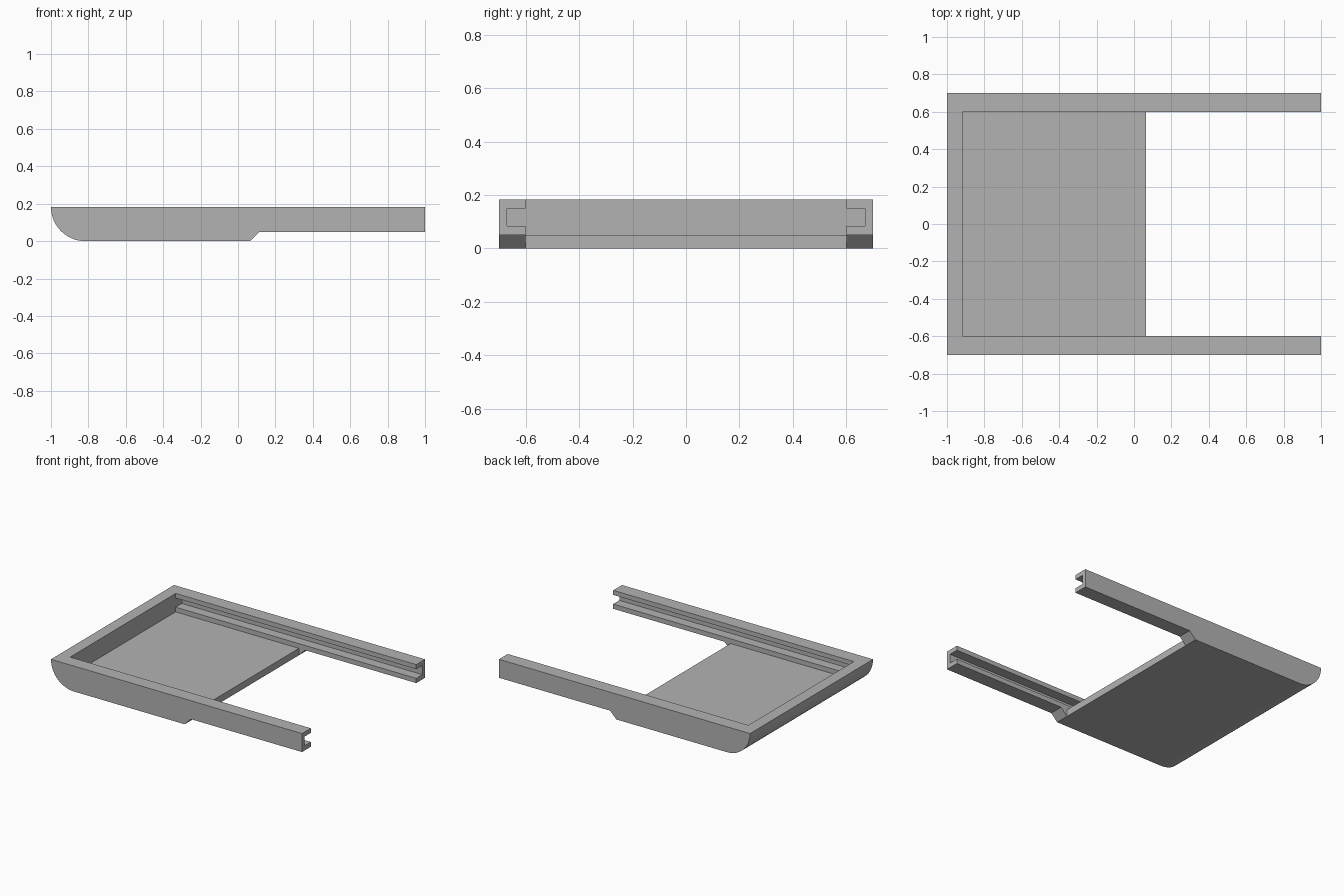
import bpy, bmesh, math
from mathutils import Vector

cube = bpy.data.objects.get("Cube")
if cube:
    bpy.data.objects.remove(cube, do_unlink=True)

grey = bpy.data.materials.new("plain grey")
grey.use_nodes = True
colour = (0.45, 0.45, 0.45, 1)
grey.diffuse_color = colour
grey.node_tree.nodes["Principled BSDF"].inputs["Base Color"].default_value = colour


def extrude(name, points, direction):
    """Solid made by sweeping a closed outline along a vector."""
    bm = bmesh.new()
    face = bm.faces.new([bm.verts.new(p) for p in points])
    swept = bmesh.ops.extrude_face_region(bm, geom=[face], use_keep_orig=True)
    moved = [v for v in swept["geom"] if isinstance(v, bmesh.types.BMVert)]
    bmesh.ops.translate(bm, verts=moved, vec=Vector(direction))
    bmesh.ops.recalc_face_normals(bm, faces=bm.faces)
    mesh = bpy.data.meshes.new(name)
    bm.to_mesh(mesh)
    bm.free()
    obj = bpy.data.objects.new(name, mesh)
    bpy.context.collection.objects.link(obj)
    return obj


HEIGHT, FLOOR, INNER, OUTER = 0.183, 0.05, 0.6, 0.7
SLOT_DEPTH, SLOT_LOW, SLOT_HIGH = 0.07, 0.084, 0.15
FLOOR_END, WALL = 0.065, -0.917

# Side outline: rounded end, flat belly, chamfer up to the rails
STEPS = 16
outline = [(1, HEIGHT), (1, FLOOR), (FLOOR_END + 0.05, FLOOR), (FLOOR_END, 0)]
for i in range(STEPS + 1):
    a = math.pi / 2 * i / STEPS
    outline.append((HEIGHT - 1 - HEIGHT * math.sin(a), HEIGHT - HEIGHT * math.cos(a)))
tray = extrude("sliding_tray", [(x, -OUTER, z) for x, z in outline], (0, 2 * OUTER, 0))
tray.data.materials.append(grey)

# Hollow between the rails, with a slot along each rail
half = [(INNER, FLOOR), (INNER, SLOT_LOW), (INNER + SLOT_DEPTH, SLOT_LOW),
        (INNER + SLOT_DEPTH, SLOT_HIGH), (INNER, SLOT_HIGH), (INNER, 0.4)]
section = half + [(-y, z) for y, z in reversed(half)]
hollow = extrude("hollow_cutter", [(WALL, y, z) for y, z in section], (3, 0, 0))

# Open gap past the end of the floor
gap = extrude("gap_cutter", [(FLOOR_END, s * INNER, z) for s, z in
                             ((-1, -0.2), (1, -0.2), (1, 0.07), (-1, 0.07))], (3, 0, 0))

bpy.context.view_layer.objects.active = tray
for cutter in (hollow, gap):
    cutter.hide_render = True
    cut = tray.modifiers.new(cutter.name, "BOOLEAN")
    cut.operation, cut.solver, cut.object = "DIFFERENCE", "EXACT", cutter
    bpy.ops.object.modifier_apply(modifier=cut.name)
    bpy.data.objects.remove(cutter, do_unlink=True)

# Smooth the rounded end, keep the other edges sharp
bpy.ops.object.select_all(action="DESELECT")
tray.select_set(True)
bpy.ops.object.shade_smooth_by_angle(angle=math.radians(30))
